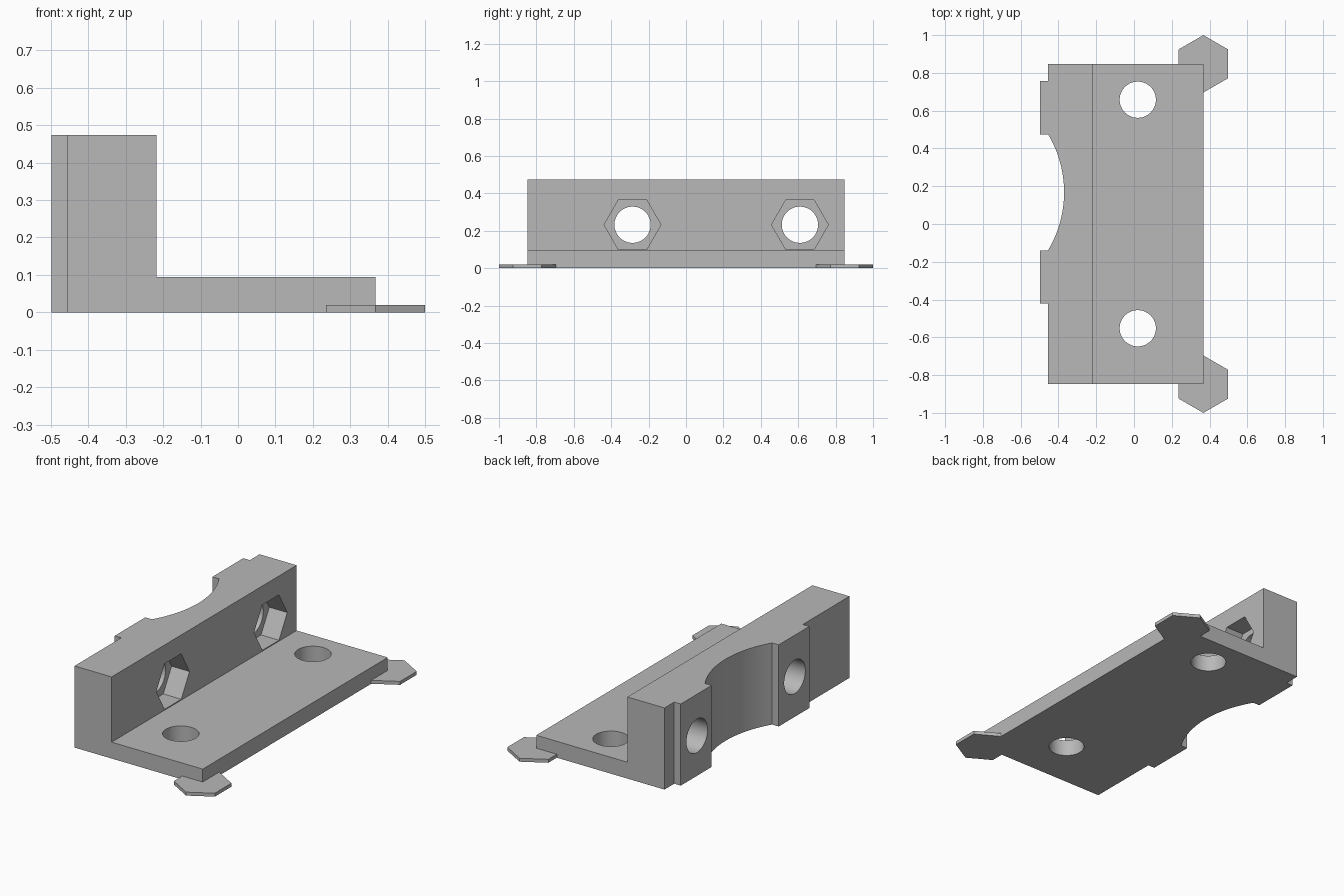
import bpy, bmesh, math
from mathutils import Matrix

old = bpy.data.objects.get("Cube")
if old:
    bpy.data.objects.remove(old, do_unlink=True)

grey = bpy.data.materials.new("plain grey")
grey.use_nodes = True
grey.diffuse_color = (0.48, 0.48, 0.48, 1)
grey.node_tree.nodes["Principled BSDF"].inputs["Base Color"].default_value = (0.48, 0.48, 0.48, 1)

HALF = 0.847      # half length of the bracket
HEX = 0.152       # corner radius of nut pockets and corner tabs


def add_object(name, bm):
    bmesh.ops.recalc_face_normals(bm, faces=bm.faces)
    mesh = bpy.data.meshes.new(name)
    bm.to_mesh(mesh)
    bm.free()
    mesh.materials.append(grey)
    obj = bpy.data.objects.new(name, mesh)
    bpy.context.collection.objects.link(obj)
    return obj


def prism(name, outline, z0, z1):
    bm = bmesh.new()
    face = bm.faces.new([bm.verts.new((x, y, z0)) for x, y in outline])
    top = bmesh.ops.extrude_face_region(bm, geom=[face])["geom"]
    verts = [v for v in top if isinstance(v, bmesh.types.BMVert)]
    bmesh.ops.translate(bm, verts=verts, vec=(0, 0, z1 - z0))
    return add_object(name, bm)


def ring(cx, cy, r, n, start=0.0):
    return [(cx + r * math.cos(start + math.tau * i / n),
             cy + r * math.sin(start + math.tau * i / n)) for i in range(n)]


def cut(body, cutter):
    cutter.hide_render = True
    mod = body.modifiers.new(cutter.name, 'BOOLEAN')
    mod.operation, mod.solver, mod.object = 'DIFFERENCE', 'EXACT', cutter
    bpy.context.view_layer.objects.active = body
    bpy.ops.object.modifier_apply(modifier=mod.name)
    bpy.data.objects.remove(cutter, do_unlink=True)


def sideways(obj, y, z):
    # Lay an upright prism along the x axis, centred on y and z
    obj.data.transform(Matrix.Translation((0, y, z)) @ Matrix.Rotation(math.pi / 2, 4, 'Y'))
    return obj


# Plan of the bracket with two raised pads and a shallow curved recess
back, pad, mid = -0.455, -0.497, 0.168
chord, sag = 0.307, 0.085
radius = (chord ** 2 + sag ** 2) / (2 * sag)
sweep = math.asin(chord / radius)
centre = back + sag - radius
arc = [(centre + radius * math.cos(a), mid + radius * math.sin(a))
       for a in (sweep * (1 - i / 16) for i in range(33))]
plan = [(0.367, -HALF), (0.367, HALF), (back, HALF), (back, 0.758), (pad, 0.758), (pad, mid + chord)]
plan += arc
plan += [(pad, mid - chord), (pad, -0.42), (back, -0.42), (back, -HALF)]
bracket = prism("angle_bracket", plan, 0, 0.473)

# Remove the block above the base plate to leave the upright wall
cut(bracket, prism("step_cutter", [(-0.217, -1), (1, -1), (1, 1), (-0.217, 1)], 0.095, 1))

# Bolt holes through the base
for y in (-0.552, 0.658):
    cut(bracket, prism("base_hole_cutter", ring(0.02, y, 0.096, 48), -0.1, 0.2))

# Bolt holes through the wall with hexagonal nut pockets
for y in (-0.286, 0.609):
    cut(bracket, sideways(prism("wall_hole_cutter", ring(0, 0, 0.097, 48), -0.7, 0), y, 0.232))
    cut(bracket, sideways(prism("nut_pocket_cutter", ring(0, 0, HEX, 6, math.pi / 2), -0.332, -0.1), y, 0.232))

bpy.ops.object.select_all(action='DESELECT')
bracket.select_set(True)
bpy.context.view_layer.objects.active = bracket
bpy.ops.object.shade_smooth_by_angle(angle=math.radians(25))

# Thin hexagonal tabs at the front corners of the base
for side, name in ((-1, "front_corner_tab"), (1, "back_corner_tab")):
    prism(name, ring(0.367, side * 0.848, HEX, 6, math.pi / 2), 0, 0.02)
